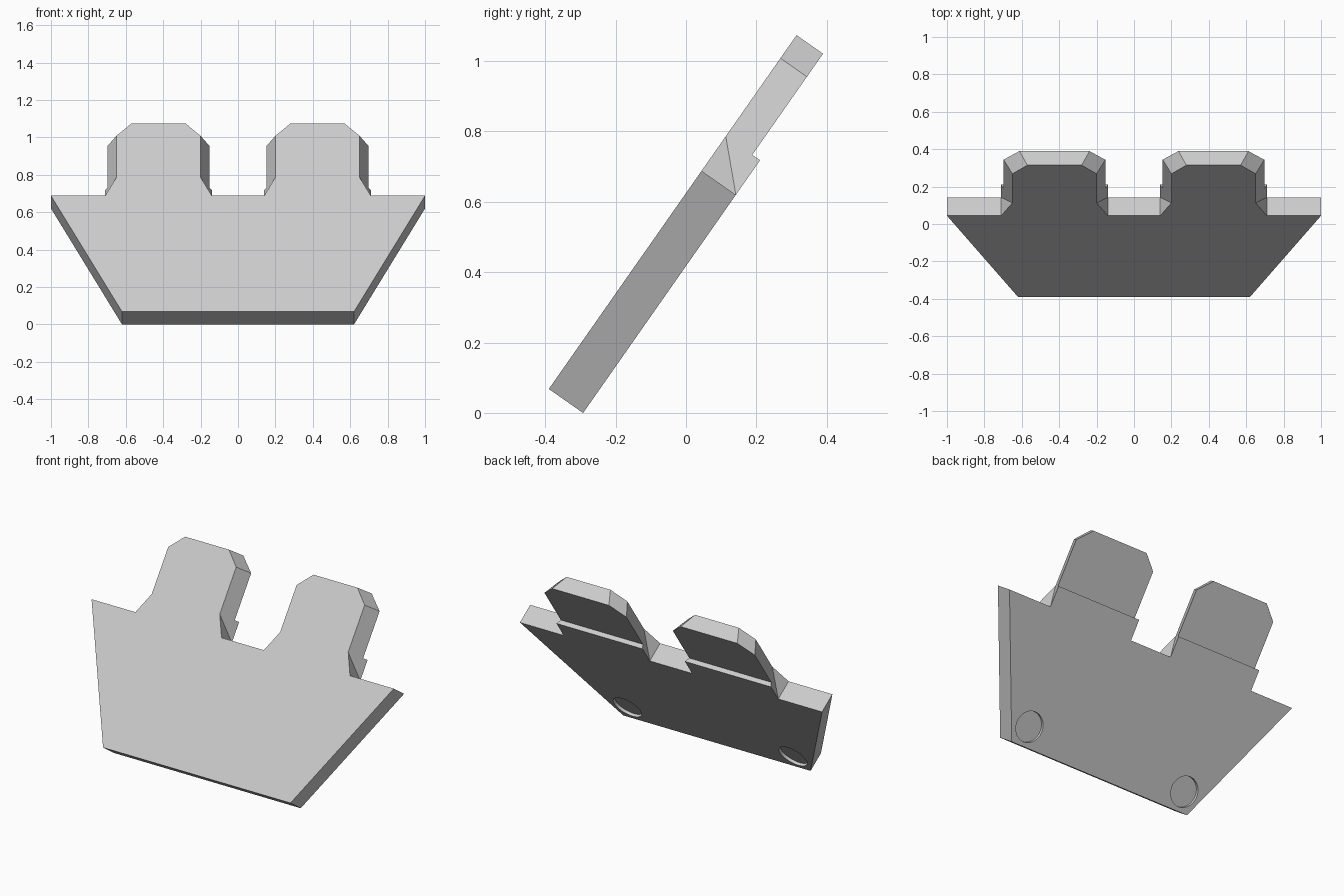
import bpy, bmesh
from math import radians
from mathutils import Matrix

cube = bpy.data.objects.get("Cube")
if cube:
    bpy.data.objects.remove(cube)

THICK = 0.119        # plate thickness
TILT = radians(55)   # lean of the plate
BASE, STEP, SHOULDER, TOP = 0.757, 0.877, 1.148, 1.228  # heights along the plate

grey = bpy.data.materials.new("light_grey")
grey.use_nodes = True
grey.diffuse_color = (0.6, 0.6, 0.6, 1)
grey.node_tree.nodes["Principled BSDF"].inputs["Base Color"].default_value = (0.6, 0.6, 0.6, 1)


def tilted_object(name, bm):
    bmesh.ops.recalc_face_normals(bm, faces=bm.faces)
    mesh = bpy.data.meshes.new(name)
    bm.to_mesh(mesh)
    bm.free()
    mesh.materials.append(grey)
    ob = bpy.data.objects.new(name, mesh)
    bpy.context.collection.objects.link(ob)
    ob.location = (0, -0.39, 0.068)
    ob.rotation_euler.x = TILT
    return ob


def outline(straight, corner):
    """Tapered plate with two chamfered tabs, listed anticlockwise."""
    half = [(0.285, BASE), (straight, STEP), (straight, SHOULDER), (corner, TOP)]
    tab = half + [(-x, u) for x, u in reversed(half)]
    pts = [(-0.62, 0), (0.62, 0), (1, BASE)]
    for centre in (0.425, -0.425):
        pts += [(centre + x, u) for x, u in tab]
    return pts + [(-1, BASE)]


# Plate and tabs: the front outline is narrower on the tabs than the back one
bm = bmesh.new()
front = [bm.verts.new((x, u, 0)) for x, u in outline(0.225, 0.145)]
back = [bm.verts.new((x, u, -THICK)) for x, u in outline(0.285, 0.2)]
bm.faces.new(front)
bm.faces.new(back[::-1])
for i in range(len(front)):
    j = (i + 1) % len(front)
    a, b, c, d = front[i], front[j], back[j], back[i]
    low, high = sorted((a.co.y, b.co.y))
    if low == high or abs(high - STEP) > 0.001:
        bm.faces.new((a, b, c, d))
    elif b.co.y > a.co.y:          # flare at the foot of a tab, rising side
        bm.faces.new((a, b, d))
        bm.faces.new((b, c, d))
    elif abs(low - BASE) < 0.001:  # flare, falling side
        bm.faces.new((a, b, c))
        bm.faces.new((a, c, d))
plate = tilted_object("tilted_plate_with_tabs", bm)

# Cutter: thins the tabs at the back and sinks two round recesses
bm = bmesh.new()
bmesh.ops.create_cube(bm, size=1, matrix=Matrix.Translation((0, STEP + 0.25, -0.192))
                      @ Matrix.Diagonal((2.4, 0.5, 0.2, 1)))
for side in (-1, 1):
    bmesh.ops.create_cone(bm, cap_ends=True, segments=48, radius1=0.087, radius2=0.087,
                          depth=0.1, matrix=Matrix.Translation((side * 0.548, 0.112, -0.152)))
cutter = tilted_object("back_cutter", bm)
cutter.hide_render = True

# Apply the cut and drop the cutter
cut = plate.modifiers.new("back_cut", 'BOOLEAN')
cut.operation = 'DIFFERENCE'
cut.solver = 'EXACT'
cut.object = cutter
bpy.context.view_layer.update()
graph = bpy.context.evaluated_depsgraph_get()
result = bpy.data.meshes.new_from_object(plate.evaluated_get(graph))
plate.modifiers.clear()
plate.data = result
bpy.data.objects.remove(cutter)

# Flat faces, with only the recess walls smoothed
bpy.ops.object.select_all(action='DESELECT')
plate.select_set(True)
bpy.context.view_layer.objects.active = plate
bpy.ops.object.shade_smooth_by_angle(angle=radians(15))
